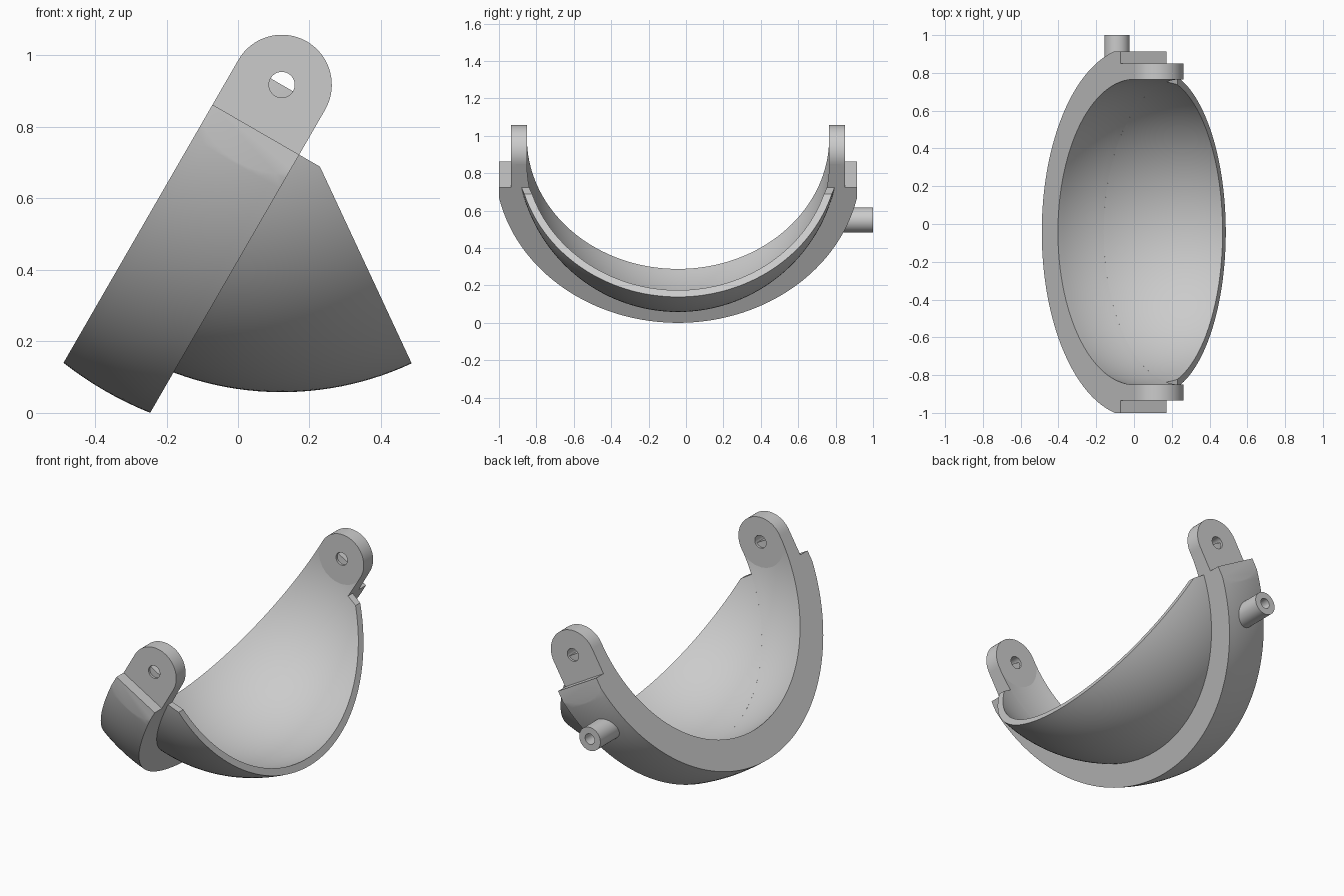
import bpy, bmesh
from math import sin, cos, pi, radians, sqrt
from mathutils import Matrix, Vector

if "Cube" in bpy.data.objects:
    bpy.data.objects.remove(bpy.data.objects["Cube"])

# Working frame: origin on the pivot axis, y along the pivot, arm hanging down -z
FRAME = Matrix.Translation((0.1225, -0.0425, 0.918)) @ Matrix.Rotation(radians(30), 4, 'Y')
R_OUT, R_MID, R_IN = 0.989, 0.86, 0.82  # arm outside, scoop outside, common inside
HALF = 0.14                             # half width of the arm
SHOULDER = -0.145                       # height where the arm stops and lugs go on

grey = bpy.data.materials.new("grey")
grey.diffuse_color = (0.6, 0.6, 0.6, 1)
grey.use_nodes = True
grey.node_tree.nodes["Principled BSDF"].inputs["Base Color"].default_value = grey.diffuse_color


def skin(rings, ends="face"):
    """Bridge closed rings; ends are single faces, strips of quads, or joined in a loop."""
    bm = bmesh.new()
    vs = [[bm.verts.new(p) for p in ring] for ring in rings]
    n = len(vs[0])
    pairs = list(zip(vs, vs[1:])) + ([(vs[-1], vs[0])] if ends == "loop" else [])
    for a, b in pairs:
        for i in range(n):
            j = (i + 1) % n
            bm.faces.new((a[i], a[j], b[j], b[i]))
    for ring in (vs[0], vs[-1]):
        if ends == "face":
            bm.faces.new(ring)
        elif ends == "strip":
            for i in range(n // 2 - 1):
                bm.faces.new((ring[i], ring[i + 1], ring[n - 2 - i], ring[n - 1 - i]))
    return bm


def cut(bm, point, normal):
    """Remove everything on the normal side of a plane and close the cut."""
    bmesh.ops.bisect_plane(bm, geom=bm.verts[:] + bm.edges[:] + bm.faces[:], dist=1e-6,
                           plane_co=Vector(point), plane_no=Vector(normal), clear_outer=True)
    bmesh.ops.holes_fill(bm, edges=[e for e in bm.edges if e.is_boundary], sides=0)


def finish(bm, name):
    bmesh.ops.recalc_face_normals(bm, faces=bm.faces[:])
    bm.transform(FRAME)
    me = bpy.data.meshes.new(name)
    bm.to_mesh(me)
    bm.free()
    me.materials.append(grey)
    ob = bpy.data.objects.new(name, me)
    bpy.context.collection.objects.link(ob)
    bpy.ops.object.select_all(action='DESELECT')
    ob.select_set(True)
    bpy.context.view_layer.objects.active = ob
    bpy.ops.object.shade_smooth_by_angle(angle=radians(30))


def band(outer, clip):
    """Spherical band swept half a turn and flattened at both ends."""
    ts = [HALF * (i / 4 - 1) for i in range(9)]
    section = [(t, sqrt(outer**2 - t * t)) for t in ts] + \
              [(t, sqrt(R_IN**2 - t * t)) for t in reversed(ts)]
    n = 96
    bm = skin([[(t, r * cos(pi * k / n), -r * sin(pi * k / n)) for t, r in section]
               for k in range(n + 1)], "strip")
    for side in (1, -1):
        cut(bm, (0, side * clip, 0), (0, side, 0))
    return bm


# Arm below the shoulders
arm = band(R_OUT, 0.957)
cut(arm, (0, 0, SHOULDER), (0, 0, 1))
finish(arm, "arm_band")

# Hollow inner corners that carry the bowl up into the lugs
root = band(0.88, 0.885)
cut(root, (0, 0, SHOULDER), (0, 0, -1))
finish(root, "lug_roots")

# Scoop: spherical shell wedge turned about the pivot axis
M, K = 80, 28
th = [radians(6 + 168 * i / M) for i in range(M + 1)]
section = [(R_MID * sin(a), R_MID * cos(a)) for a in th] + \
          [(R_IN * sin(a), R_IN * cos(a)) for a in reversed(th)]
rings = []
for k in range(K + 1):
    a = radians(55 * k / K)
    rings.append([(r * sin(a), y, -r * cos(a)) for r, y in section])
scoop = skin(rings, "strip")
cut(scoop, (0, 0, SHOULDER), (0, 0, 1))
cut(scoop, (HALF, 0, 0), (-1, 0, 0))
finish(scoop, "scoop_shell")


# Lugs: rounded tabs with a pivot hole
def lug_ring(y, hole):
    pts = []
    for i in range(64):
        c, s = cos(2 * pi * i / 64), sin(2 * pi * i / 64)
        if hole:
            pts.append((0.036 * c, y, 0.036 * s))
        elif s >= 0:
            pts.append((HALF * c, y, HALF * s))
        else:
            k = HALF / max(abs(c), abs(s))
            pts.append((k * c, y, 1.05 * k * s))
    return pts


for side, name in ((-1, "front_lug"), (1, "back_lug")):
    a, b = side * 0.807, side * 0.892
    finish(skin([lug_ring(a, False), lug_ring(b, False),
                 lug_ring(b, True), lug_ring(a, True)], "loop"), name)

# Peg: round stub with a blind hole on the back of the arm
peg = [(0.067, 0.80), (0.067, 1.0425), (0.03, 1.0425), (0.03, 0.87)]
finish(skin([[(r * cos(2 * pi * i / 48), y, -0.425 + r * sin(2 * pi * i / 48))
              for i in range(48)] for r, y in peg]), "peg")
